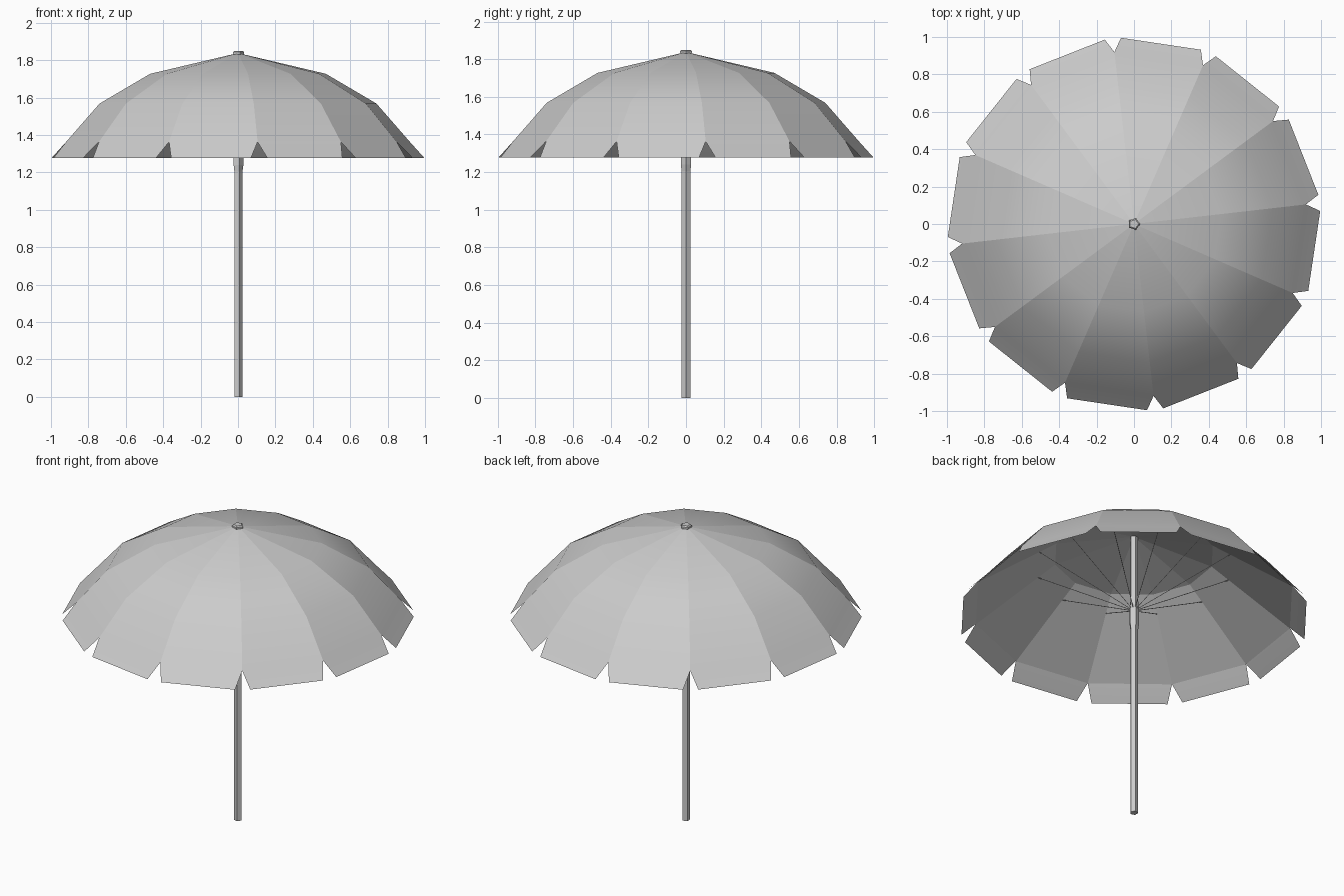
import bpy, bmesh
from math import cos, sin, radians, tau
from mathutils import Vector

old = bpy.data.objects.get("Cube")
if old:
    bpy.data.objects.remove(old, do_unlink=True)

PANELS = 12
SEAM = radians(6.5)
STEP = tau / PANELS
HEM = 0.998
# Seam profiles from apex outward: radius, height
CLOTH = [(0, 1.838), (0.473, 1.727), (0.745, 1.568), (0.925, 1.363), (HEM, 1.278)]
LINING = [(0, 1.81), (0.46, 1.69), (0.923, 1.361)]


def make_material(name, rgb):
    mat = bpy.data.materials.new(name)
    mat.use_nodes = True
    colour = (*rgb, 1.0)
    mat.diffuse_color = colour
    mat.node_tree.nodes["Principled BSDF"].inputs["Base Color"].default_value = colour
    return mat


grey = make_material("plain grey", (0.6, 0.6, 0.6))


def polar(r, angle, z):
    return Vector((r * cos(angle), r * sin(angle), z))


def finish(name, bm, smooth=False):
    mesh = bpy.data.meshes.new(name)
    for face in bm.faces:
        face.smooth = smooth
    bm.to_mesh(mesh)
    bm.free()
    mesh.materials.append(grey)
    obj = bpy.data.objects.new(name, mesh)
    bpy.context.collection.objects.link(obj)
    return obj


def gores(name, profile, flip, smooth):
    """Separate wedge panels; the hem row is narrowed to leave notches."""
    bm = bmesh.new()
    for i in range(PANELS):
        a, b = SEAM + i * STEP, SEAM + (i + 1) * STEP
        apex = bm.verts.new((0, 0, profile[0][1]))
        previous = None
        for r, z in profile[1:]:
            inset = radians(2.5) if r == HEM else 0
            row = [bm.verts.new(polar(r, t, z)) for t in (a + inset, b - inset)]
            loop = [apex, *row] if previous is None else [previous[0], row[0], row[1], previous[1]]
            bm.faces.new(loop[::-1] if flip else loop)
            previous = row
    return finish(name, bm, smooth)


def turned(name, profile, sides=5):
    """Capped faceted solid from (radius, height) pairs, bottom to top."""
    bm = bmesh.new()
    rings = [[bm.verts.new(polar(r, k * tau / sides, z)) for k in range(sides)]
             for r, z in profile]
    for low, high in zip(rings, rings[1:]):
        for k in range(sides):
            n = (k + 1) % sides
            bm.faces.new((low[k], low[n], high[n], high[k]))
    bm.faces.new(rings[0][::-1])
    bm.faces.new(rings[-1])
    return finish(name, bm)


# Cloth: smooth outside, flatter faceted lining inside
gores("canopy", CLOTH, False, True)
gores("canopy_lining", LINING, True, False)

# Pole, sliding hub and top cap
turned("pole", [(0.024, 0), (0.024, 1.835)])
turned("sliding_hub", [(0.024, 1.205), (0.029, 1.24), (0.029, 1.35), (0.026, 1.355), (0.026, 1.385)])
turned("top_cap", [(0.028, 1.825), (0.033, 1.833), (0.033, 1.843), (0.025, 1.85)])

# Thin stretchers from the hub to each seam
bm = bmesh.new()
for i in range(PANELS):
    angle = SEAM + i * STEP
    start, end = polar(0.02, angle, 1.335), polar(0.56, angle, 1.618)
    axis = end - start
    turn = axis.to_track_quat("Z", "Y").to_matrix().to_4x4()
    turn.translation = (start + end) / 2
    bmesh.ops.create_cone(bm, cap_ends=True, segments=4, radius1=0.002, radius2=0.002,
                          depth=axis.length, matrix=turn)
finish("stretchers", bm)
